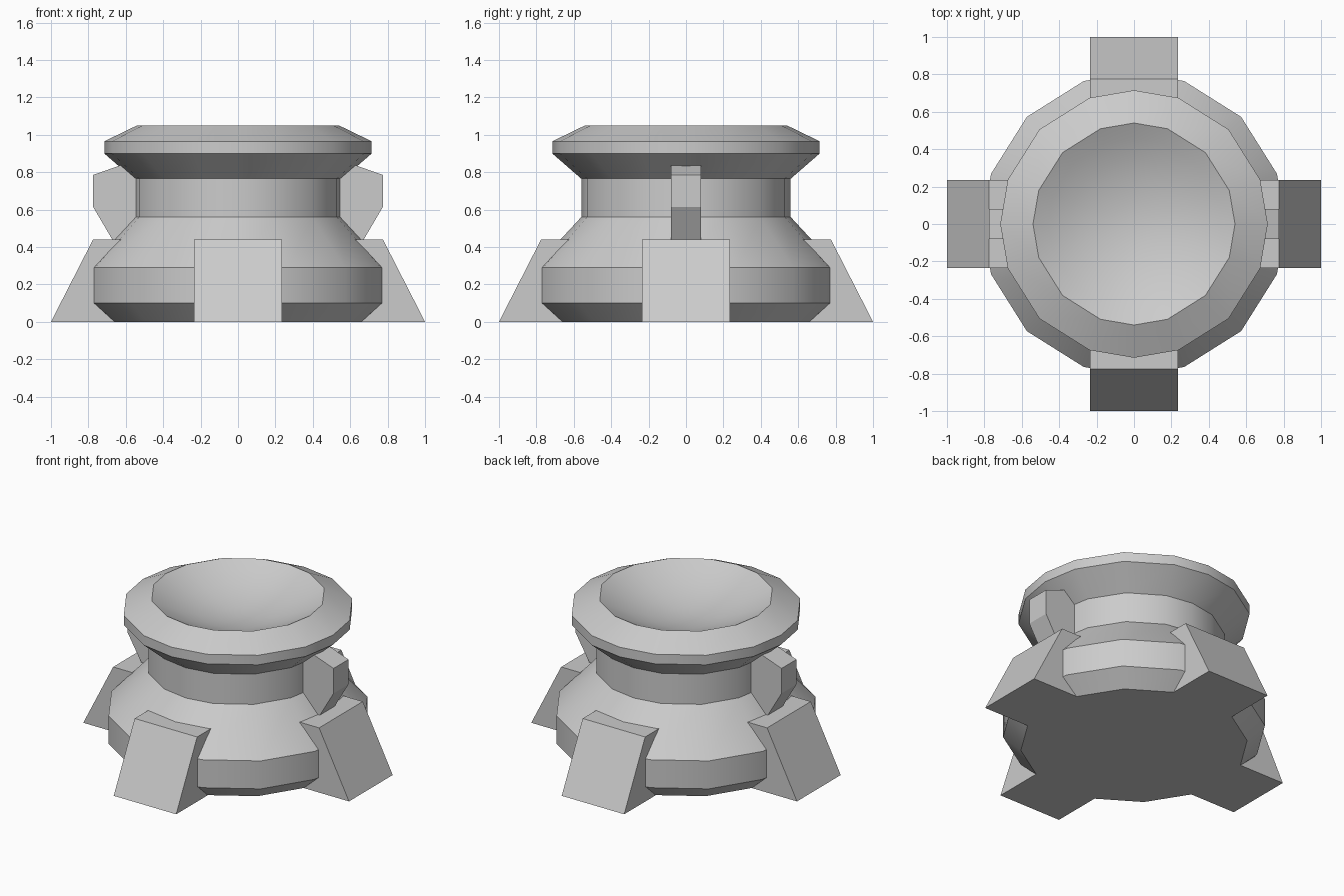
import bpy, bmesh, math

cube = bpy.data.objects.get("Cube")
if cube:
    bpy.data.objects.remove(cube, do_unlink=True)

stone = bpy.data.materials.new("light_grey_stone")
stone.use_nodes = True
GREY = (0.6, 0.6, 0.6, 1)
stone.diffuse_color = GREY
stone.node_tree.nodes["Principled BSDF"].inputs["Base Color"].default_value = GREY


def finish(bm, name):
    bmesh.ops.recalc_face_normals(bm, faces=bm.faces)
    mesh = bpy.data.meshes.new(name)
    bm.to_mesh(mesh)
    bm.free()
    mesh.materials.append(stone)
    obj = bpy.data.objects.new(name, mesh)
    bpy.context.collection.objects.link(obj)
    return obj


def lathe(name, profile, angles, tip):
    """Sweep (radius, z) rings around z; flat base, closed by a tip point."""
    bm = bmesh.new()
    rings = [[bm.verts.new((r * math.cos(a), r * math.sin(a), z)) for a in angles]
             for r, z in profile]
    n = len(angles)
    for low, high in zip(rings, rings[1:]):
        for i in range(n):
            j = (i + 1) % n
            bm.faces.new((low[i], low[j], high[j], high[i]))
    bm.faces.new(rings[0][::-1])
    centre = bm.verts.new((0, 0, tip))
    for i in range(n):
        bm.faces.new((rings[-1][i], rings[-1][(i + 1) % n], centre))
    return finish(bm, name)


def prism(name, outline, half_width, turn):
    """Extrude an (x, z) outline across y, then turn it about z."""
    bm = bmesh.new()
    face = bm.faces.new([bm.verts.new((x, -half_width, z)) for x, z in outline])
    new = bmesh.ops.extrude_face_region(bm, geom=[face])["geom"]
    bmesh.ops.translate(bm, vec=(0, 2 * half_width, 0),
                        verts=[v for v in new if isinstance(v, bmesh.types.BMVert)])
    obj = finish(bm, name)
    obj.rotation_euler.z = turn
    return obj


# Pedestal body: base, neck, flared rim and shallow bowl
angles = [math.radians(q * 90 + a) for q in range(4) for a in (0, 19.4, 45, 70.6)]
profile = [(0.70, 0), (0.81, 0.10), (0.81, 0.29), (0.56, 0.56), (0.56, 0.765),
           (0.715, 0.90), (0.715, 0.965), (0.54, 1.05)]
RIM, TOP, DEPTH = 0.54, 1.05, 0.15
for t in (0.85, 0.65, 0.45, 0.22):
    profile.append((RIM * t, TOP - DEPTH * (1 - t * t)))
body = lathe("pedestal_body", profile, angles, TOP - DEPTH)
bpy.context.view_layer.objects.active = body
body.select_set(True)
bpy.ops.object.shade_smooth_by_angle(angle=math.radians(30))

# Four sloped feet
foot = [(0.45, 0), (1, 0), (0.775, 0.44), (0.45, 0.44)]
for i, side in enumerate(("left", "back", "right", "front")):
    prism(side + "_foot", foot, 0.235, i * math.pi / 2)

# Two side lugs between base and rim
lug = [(0.5, 0.3), (0.59, 0.3), (0.775, 0.615), (0.775, 0.785), (0.62, 0.84), (0.5, 0.88)]
for side, turn in (("left", 0), ("right", math.pi)):
    prism(side + "_lug", lug, 0.08, turn)
